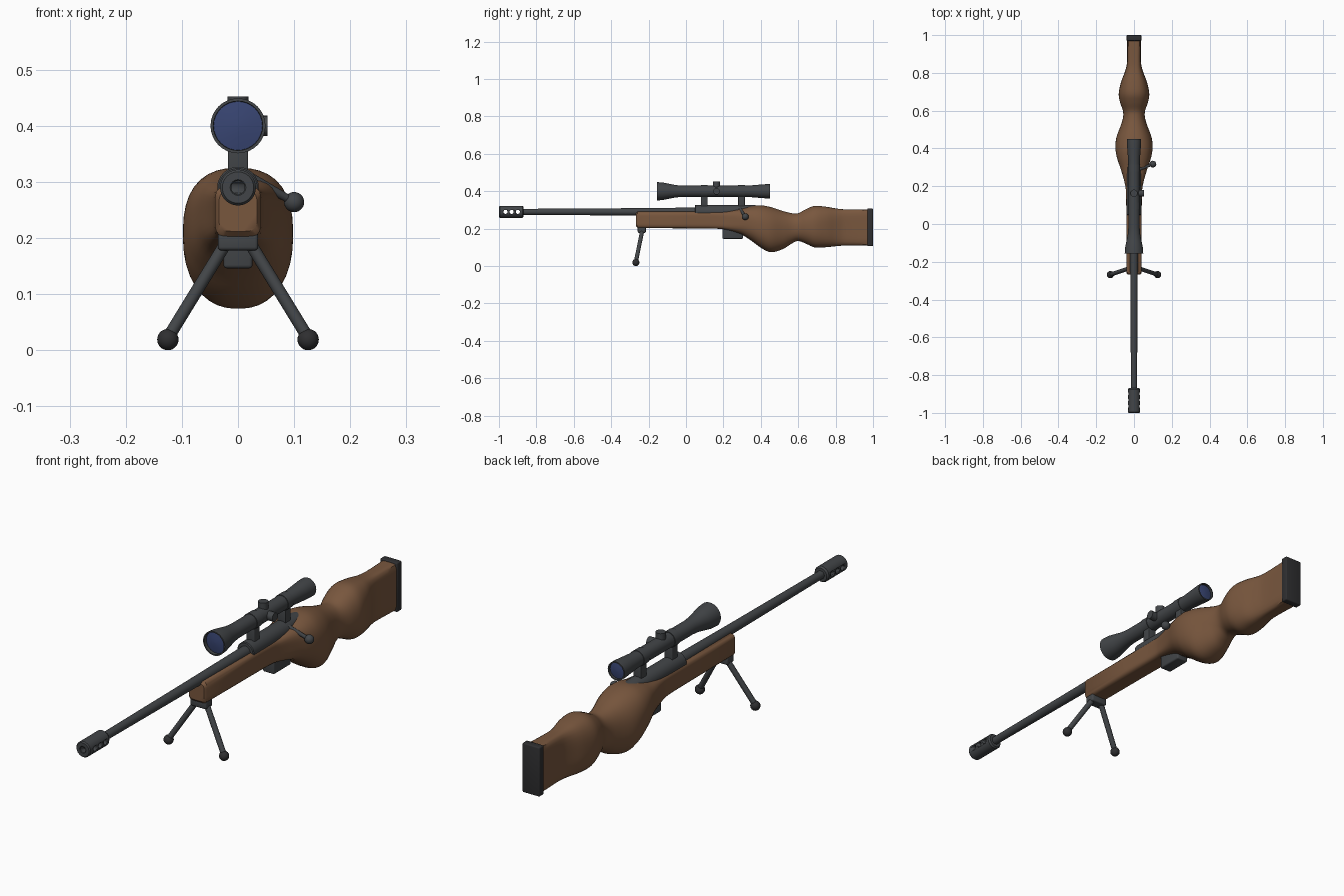
import bpy, bmesh, math
from mathutils import Vector

if "Cube" in bpy.data.objects:
    bpy.data.objects.remove(bpy.data.objects["Cube"])


def material(name, rgb):
    m = bpy.data.materials.new(name)
    m.diffuse_color = (*rgb, 1)
    m.use_nodes = True
    m.node_tree.nodes["Principled BSDF"].inputs["Base Color"].default_value = m.diffuse_color
    return m


METAL = material("dark_metal", (0.055, 0.06, 0.065))
RUBBER = material("black_rubber", (0.028, 0.028, 0.03))
WOOD = material("wood", (0.19, 0.095, 0.048))
GLASS = material("blue_glass", (0.04, 0.06, 0.17))


def finish(name, bm, mat, angle=35):
    bmesh.ops.remove_doubles(bm, verts=bm.verts, dist=1e-5)
    bmesh.ops.recalc_face_normals(bm, faces=bm.faces)
    me = bpy.data.meshes.new(name)
    bm.to_mesh(me)
    bm.free()
    ob = bpy.data.objects.new(name, me)
    bpy.context.collection.objects.link(ob)
    me.materials.append(mat)
    bpy.ops.object.select_all(action='DESELECT')
    ob.select_set(True)
    bpy.context.view_layer.objects.active = ob
    bpy.ops.object.shade_smooth_by_angle(angle=math.radians(angle))
    return ob


def loft(name, rings, mat, angle=35):
    """Skin closed rings of points and cap both ends."""
    bm = bmesh.new()
    vs = [[bm.verts.new(p) for p in ring] for ring in rings]
    n = len(vs[0])
    for a, b in zip(vs, vs[1:]):
        for i in range(n):
            bm.faces.new((a[i], a[(i + 1) % n], b[(i + 1) % n], b[i]))
    bm.faces.new(vs[0])
    bm.faces.new(vs[-1])
    return finish(name, bm, mat, angle)


def lathe(name, profile, z, mat, seg=32):
    """Turn a (y, radius) profile around a lengthwise axis at height z."""
    ang = [2 * math.pi * i / seg for i in range(seg)]
    return loft(name, [[(r * math.cos(a), y, z + r * math.sin(a)) for a in ang]
                       for y, r in profile], mat)


def box(name, x, y, z, mat, bevel=0.005):
    """Bevelled block from (min, max) ranges."""
    bm = bmesh.new()
    bmesh.ops.create_cube(bm, size=1)
    for v in bm.verts:
        v.co = [(a + b) / 2 + c * (b - a) for (a, b), c in zip((x, y, z), v.co)]
    bmesh.ops.bevel(bm, geom=bm.edges[:], offset=bevel, segments=3,
                    profile=0.5, affect='EDGES')
    return finish(name, bm, mat)


def rod(name, p, q, r, mat, r2=None, seg=24):
    """Round bar between two points."""
    p, q = Vector(p), Vector(q)
    bm = bmesh.new()
    bmesh.ops.create_cone(bm, cap_ends=True, segments=seg, radius1=r,
                          radius2=r2 or r, depth=(q - p).length)
    rot = (q - p).to_track_quat('Z', 'Y')
    for v in bm.verts:
        v.co = rot @ v.co + (p + q) / 2
    return finish(name, bm, mat)


def ball(name, c, r, mat):
    bm = bmesh.new()
    bmesh.ops.create_uvsphere(bm, u_segments=24, v_segments=14, radius=r)
    bmesh.ops.translate(bm, verts=bm.verts, vec=c)
    return finish(name, bm, mat)


# Stock: y, bottom, top, half width, squareness
STATIONS = [
    (-.267, .212, .284, .034, 5), (-.258, .203, .291, .041, 6), (0, .202, .291, .041, 6),
    (.16, .200, .291, .042, 6), (.22, .193, .293, .050, 5), (.29, .172, .306, .070, 3.2),
    (.35, .135, .320, .090, 2.6), (.40, .098, .325, .098, 2.4), (.455, .074, .315, .094, 2.3),
    (.52, .092, .294, .071, 2.3), (.565, .120, .283, .058, 2.3), (.60, .134, .283, .059, 2.3),
    (.645, .118, .306, .074, 2.3), (.69, .099, .322, .081, 2.4), (.75, .101, .317, .069, 2.8),
    (.81, .107, .307, .047, 3.5), (.86, .110, .303, .037, 5), (.975, .110, .303, .036, 7)]


def spline(a, b, c, d, t):
    return tuple(.5 * (2*q + (r-p)*t + (2*p-5*q+4*r-s)*t*t + (3*q-p-3*r+s)*t**3)
                 for p, q, r, s in zip(a, b, c, d))


def section(y, lo, hi, w, e, n=40):
    pts = []
    for i in range(n):
        a = 2 * math.pi * (i + .5) / n
        c, s = math.cos(a), math.sin(a)
        k = (abs(c) ** e + abs(s) ** e) ** (-1 / e)
        pts.append((w * c * k, y, (lo + hi) / 2 + (hi - lo) / 2 * s * k))
    return pts


rings = [section(*STATIONS[0]), section(*STATIONS[1])]
last = len(STATIONS) - 1
for i in range(2, last):
    a, b, c, d = (STATIONS[min(j, last)] for j in (i - 1, i, i + 1, i + 2))
    rings += [section(*spline(a, b, c, d, t / 4)) for t in range(4)]
rings.append(section(*STATIONS[last]))
loft("stock", rings, WOOD, 40)
box("butt_pad", (-.039, .039), (.97, 1.0), (.107, .308), RUBBER)

# Barrel and receiver
AXIS = .29
lathe("barrel", [(-.88, .016), (-.3, .0195), (.06, .023)], AXIS, METAL)
lathe("receiver", [(.047, .034), (.05, .037), (.36, .037), (.41, .030)], AXIS, METAL)

# Muzzle brake with bore and side ports
brake = lathe("muzzle_brake", [(-.96, .001), (-.96, .012), (-.998, .012), (-1.0, .014),
              (-1.0, .028), (-.995, .032), (-.875, .032), (-.868, .027)], AXIS, METAL)
for i, y in enumerate((-.965, -.932, -.899)):
    cutter = rod(f"port_cutter_{i}", (-.06, y, AXIS), (.06, y, AXIS), .011, METAL)
    cutter.hide_render = True
    cutter.hide_set(True)
    mod = brake.modifiers.new("port", 'BOOLEAN')
    mod.operation, mod.object, mod.solver = 'DIFFERENCE', cutter, 'EXACT'

# Bolt handle
rod("bolt_handle", (.015, .285, .312), (.098, .316, .265), .009, METAL, .007)
ball("bolt_knob", (.1, .317, .264), .018, METAL)

# Magazine
box("magazine", (-.026, .026), (.195, .305), (.146, .24), METAL, .006)

# Telescopic sight, hollowed at both ends
SIGHT = .4
lathe("scope_body", [(-.135, .001), (-.135, .043), (-.155, .044), (-.155, .049), (-.125, .047),
      (-.09, .040), (-.055, .033), (-.02, .030), (.30, .030), (.34, .031), (.39, .035),
      (.43, .038), (.45, .038), (.45, .033), (.437, .032), (.437, .001)], SIGHT, METAL)
lathe("front_lens", [(-.147, .001), (-.146, .02), (-.142, .0435), (-.133, .0435)], SIGHT, GLASS)
lathe("rear_lens", [(.446, .001), (.445, .018), (.442, .0328), (.434, .0328)], SIGHT, GLASS)
rod("elevation_turret", (0, .163, SIGHT), (0, .163, .452), .019, METAL)
rod("windage_turret", (0, .163, SIGHT), (.053, .163, SIGHT), .018, METAL)
for name, y in (("front", .097), ("rear", .297)):
    box(f"{name}_scope_mount", (-.018, .018), (y - .018, y + .018), (.31, .385), METAL, .003)
    lathe(f"{name}_scope_ring", [(y - .018, .029), (y - .018, .0325), (y + .018, .0325),
                                 (y + .018, .029)], SIGHT, METAL)

# Bipod
box("bipod_mount", (-.036, .036), (-.258, -.215), (.178, .21), METAL, .006)
for side, s in (("left", -1), ("right", 1)):
    rod(f"{side}_bipod_leg", (s * .022, -.234, .19), (s * .125, -.268, .022), .011, METAL)
    ball(f"{side}_bipod_foot", (s * .125, -.268, .019), .019, RUBBER)
